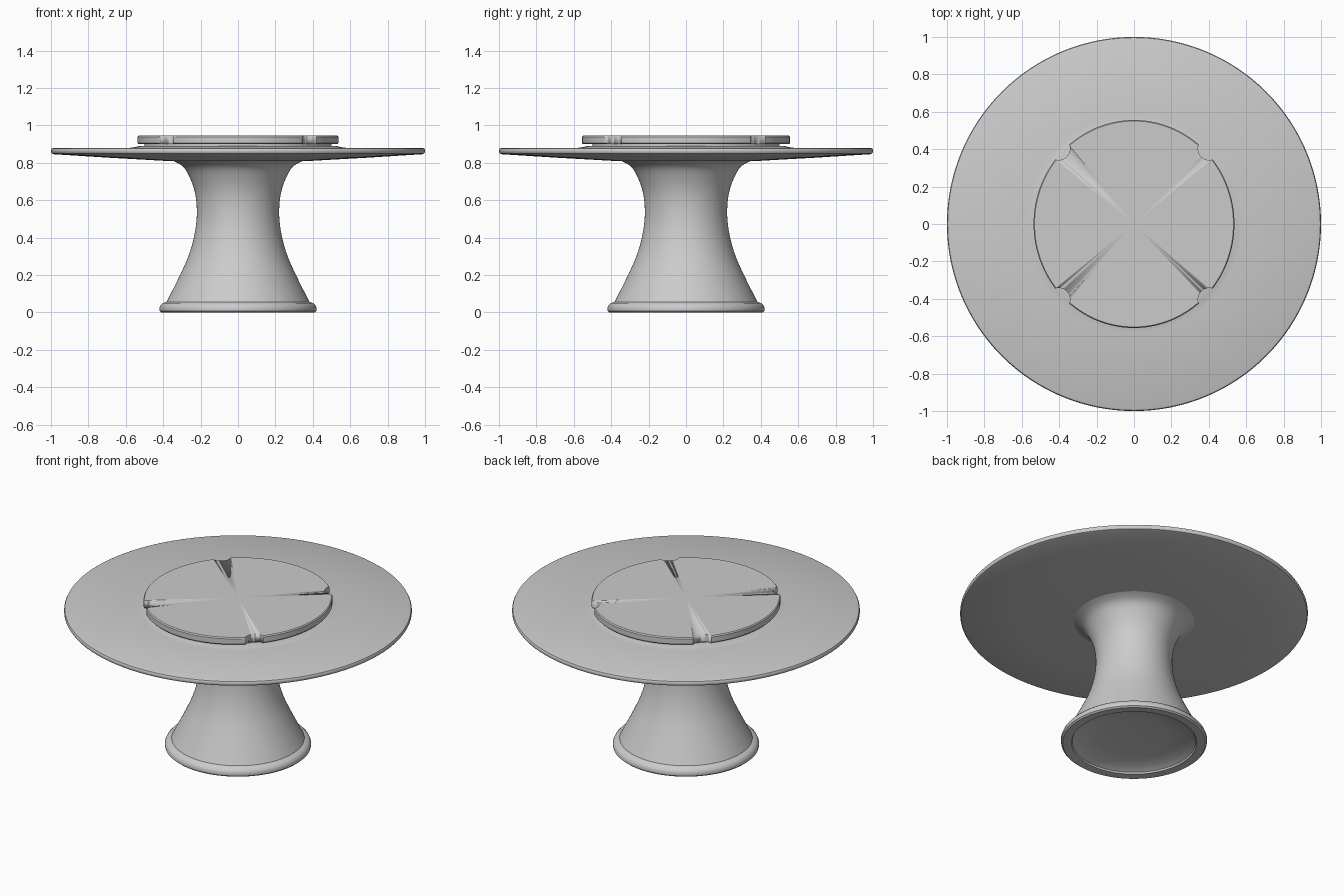
import bpy, bmesh
from math import sin, cos, pi, radians

if "Cube" in bpy.data.objects:
    bpy.data.objects.remove(bpy.data.objects["Cube"])


def finish(name, bm, angle=35):
    bmesh.ops.remove_doubles(bm, verts=bm.verts, dist=1e-5)
    bmesh.ops.recalc_face_normals(bm, faces=bm.faces)
    me = bpy.data.meshes.new(name)
    bm.to_mesh(me)
    bm.free()
    ob = bpy.data.objects.new(name, me)
    bpy.context.collection.objects.link(ob)
    bpy.ops.object.select_all(action='DESELECT')
    ob.select_set(True)
    bpy.context.view_layer.objects.active = ob
    bpy.ops.object.shade_smooth_by_angle(angle=radians(angle))
    return ob


def lathe(name, profile, steps=128, sx=1.0, sy=1.0):
    """Spin a closed (radius, z) profile around the z axis."""
    bm = bmesh.new()
    vs = [bm.verts.new((r, 0, z)) for r, z in profile]
    es = [bm.edges.new(p) for p in zip(vs, vs[1:])]
    bmesh.ops.spin(bm, geom=vs + es, cent=(0, 0, 0), axis=(0, 0, 1),
                   angle=2 * pi, steps=steps, use_duplicate=False)
    bmesh.ops.scale(bm, vec=(sx, sy, 1), verts=bm.verts)
    return finish(name, bm)


def smooth(points, n=5):
    """Catmull-Rom curve through the profile points."""
    p = [points[0]] + points + [points[-1]]
    out = []
    for a, b, c, d in zip(p, p[1:], p[2:], p[3:]):
        for k in range(n):
            t = k / n
            out.append(tuple(0.5 * (2 * b[i] + (c[i] - a[i]) * t
                       + (2 * a[i] - 5 * b[i] + 4 * c[i] - d[i]) * t * t
                       + (3 * b[i] - a[i] - 3 * c[i] + d[i]) * t ** 3) for i in (0, 1)))
    return out + [points[-1]]


# Flared pedestal with rounded foot and a shallow recess underneath
waist = smooth([(0.382, 0.056), (0.31, 0.20), (0.262, 0.31), (0.232, 0.42),
                (0.22, 0.53), (0.23, 0.64), (0.262, 0.73), (0.30, 0.785), (0.37, 0.82)])
lathe("pedestal", [(0, 0.045), (0.2, 0.042), (0.32, 0.03), (0.355, 0.012), (0.36, 0.002),
                   (0.37, 0), (0.41, 0), (0.419, 0.008), (0.421, 0.022), (0.415, 0.037),
                   (0.403, 0.05)] + waist + [(0, 0.84)])

# Table top: tapered underside, rounded rim, slight raised step under the turntable
lathe("table_top", [(0, 0.808), (0.38, 0.81), (0.7, 0.828), (0.985, 0.846), (0.995, 0.85),
                    (1.0, 0.858), (1.0, 0.868), (0.996, 0.876), (0.987, 0.88), (0.58, 0.88),
                    (0.55, 0.884), (0.53, 0.889), (0, 0.889)], 192)

# Turntable neck
lathe("turntable_neck", [(0, 0.886), (0.50, 0.886), (0.50, 0.91), (0, 0.91)], 96)

# Turntable disc with four corner notches
disc = lathe("turntable", [(0, 0.9), (0.99, 0.9), (1.0, 0.906), (1.0, 0.939),
                           (0.99, 0.946), (0, 0.946)], 160, 0.537, 0.556)
bm = bmesh.new()
for x in (-0.402, 0.402):
    for y in (-0.402, 0.402):
        ret = bmesh.ops.create_cone(bm, cap_ends=True, segments=24,
                                    radius1=0.06, radius2=0.06, depth=0.2)
        bmesh.ops.translate(bm, vec=(x, y, 0.92), verts=ret["verts"])
cutter = finish("notch_cutter", bm)
cutter.hide_render = True
cutter.hide_set(True)
mod = disc.modifiers.new("notches", 'BOOLEAN')
mod.operation = 'DIFFERENCE'
mod.solver = 'EXACT'
mod.object = cutter
